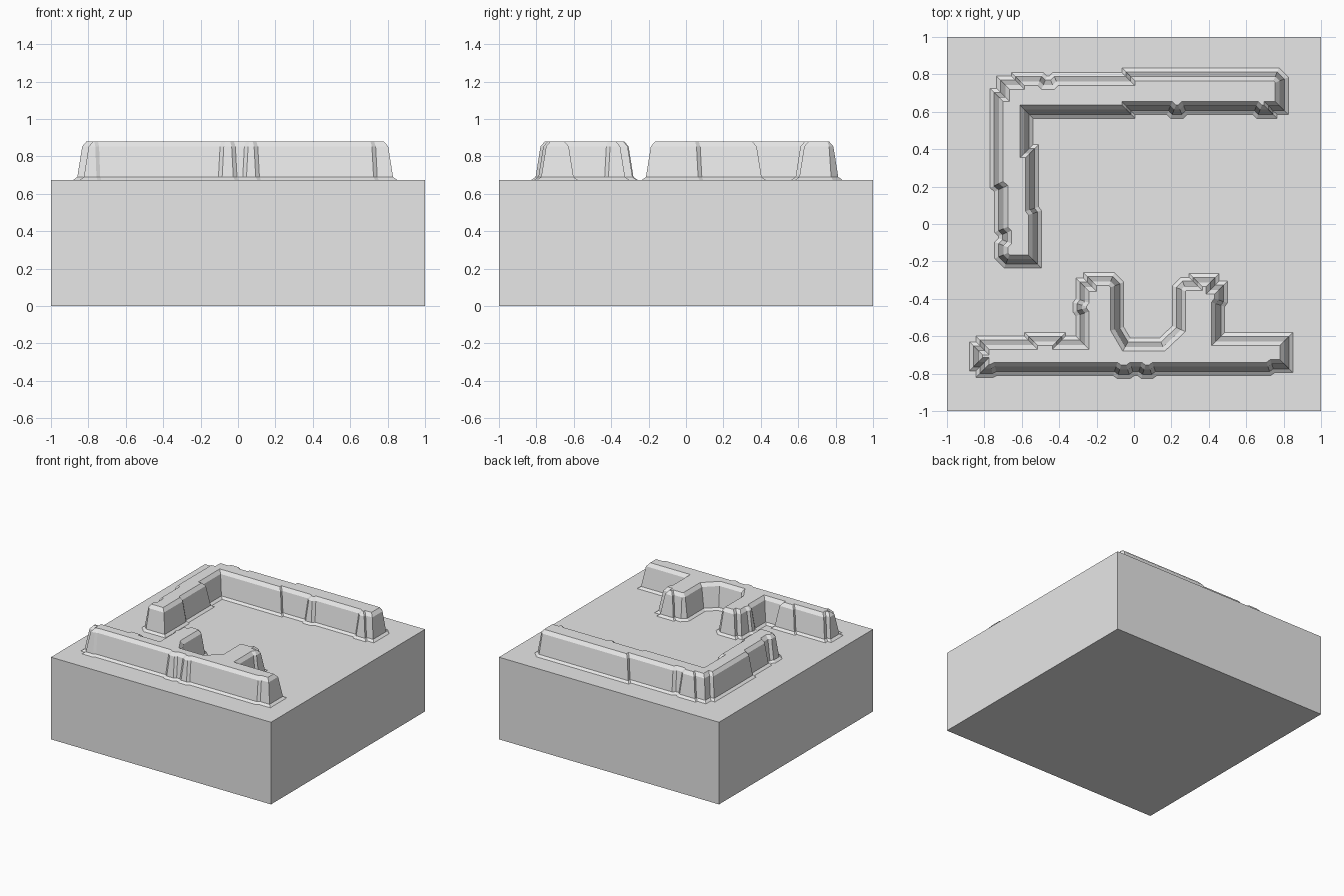
import bpy
import bmesh
from mathutils import Vector

# Remove only the default object
default_cube = bpy.data.objects.get("Cube")
if default_cube:
    bpy.data.objects.remove(default_cube, do_unlink=True)


def make_material(name, colour):
    material = bpy.data.materials.new(name)
    material.use_nodes = True
    material.diffuse_color = colour
    shader = material.node_tree.nodes["Principled BSDF"]
    shader.inputs["Base Color"].default_value = colour
    return material


stone_grey = make_material("stone_grey", (0.8, 0.8, 0.8, 1))

BASE_TOP = 0.675
# Wall section from foot to crest: (outward offset, height)
WALL_SECTION = [(0.035, BASE_TOP), (0.014, 0.69), (-0.012, 0.853), (-0.035, 0.88)]


def make_object(name, bm):
    bmesh.ops.recalc_face_normals(bm, faces=bm.faces[:])
    mesh = bpy.data.meshes.new(name)
    bm.to_mesh(mesh)
    bm.free()
    mesh.materials.append(stone_grey)
    obj = bpy.data.objects.new(name, mesh)
    bpy.context.collection.objects.link(obj)
    return obj


def offset_outline(outline, distance):
    """Mitre a counter-clockwise outline outward by a distance."""
    result = []
    for index, point in enumerate(outline):
        before = (point - outline[index - 1]).normalized()
        after = (outline[(index + 1) % len(outline)] - point).normalized()
        normal_before = Vector((before.y, -before.x))
        normal_after = Vector((after.y, -after.x))
        mitre = (normal_before + normal_after) / (1 + normal_before.dot(normal_after))
        result.append(point + mitre * distance)
    return result


def make_wall(name, points):
    """Stack offset copies of the outline, bridge them and cap both ends."""
    outline = [Vector(point) for point in points]
    bm = bmesh.new()
    rings = []
    for distance, height in WALL_SECTION:
        ring = offset_outline(outline, distance)
        rings.append([bm.verts.new((p.x, p.y, height)) for p in ring])
    count = len(outline)
    for lower, upper in zip(rings, rings[1:]):
        for i in range(count):
            j = (i + 1) % count
            bm.faces.new((lower[i], lower[j], upper[j], upper[i]))
    bm.faces.new(rings[-1])
    bm.faces.new(list(reversed(rings[0])))
    return make_object(name, bm)


# Square ground block
bm = bmesh.new()
bmesh.ops.create_cube(bm, size=1)
bmesh.ops.scale(bm, vec=(2, 2, BASE_TOP), verts=bm.verts[:])
bmesh.ops.translate(bm, vec=(0, 0, BASE_TOP / 2), verts=bm.verts[:])
make_object("ground_block", bm)

# Corner wall: back edge, right edge, free end, inner edges, left tip
back_edge = [(.76, .8), (-.03, .8), (-.03, .775), (-.42, .775), (-.44, .755),
             (-.48, .755), (-.5, .775), (-.62, .775), (-.62, .755), (-.7, .755)]
outer_side = [(-.7, .69), (-.735, .69), (-.735, .21), (-.71, .19), (-.71, -.03),
              (-.69, -.05), (-.69, -.09), (-.71, -.11), (-.71, -.17), (-.68, -.2)]
inner_side = [(-.53, -.2), (-.53, .06), (-.545, .08), (-.545, .39),
              (-.575, .39), (-.575, .6)]
inner_edge = [(-.03, .6), (-.03, .62), (.19, .62), (.21, .6), (.25, .6), (.27, .62),
              (.65, .62), (.67, .6), (.73, .6), (.73, .62), (.79, .62), (.79, .77)]
make_wall("corner_wall", back_edge + outer_side + inner_side + inner_edge)

# Front wall: outer edge, then the two spurs on its inner side
front_edge = [(-.845, -.665), (-.845, -.75), (-.81, -.75), (-.81, -.785),
              (-.76, -.785), (-.74, -.775), (-.1, -.775), (-.08, -.79),
              (-.03, -.79), (-.01, -.775), (.03, -.775), (.05, -.79),
              (.09, -.79), (.11, -.775), (.72, -.775), (.74, -.76),
              (.815, -.76), (.815, -.615)]
left_spur = [(.45, -.615), (.45, -.43), (.465, -.41), (.465, -.34), (.42, -.34),
             (.42, -.3), (.33, -.3), (.33, -.32), (.265, -.32), (.24, -.345),
             (.24, -.56), (.15, -.645)]
right_spur = [(-.04, -.645), (-.09, -.56), (-.09, -.325), (-.12, -.295),
              (-.235, -.295), (-.235, -.325), (-.275, -.325), (-.275, -.41),
              (-.29, -.43), (-.29, -.46), (-.275, -.48), (-.275, -.635)]
inner_return = [(-.4, -.635), (-.4, -.615), (-.55, -.615), (-.55, -.635),
                (-.81, -.635), (-.81, -.665)]
make_wall("front_wall", front_edge + left_spur + right_spur + inner_return)
